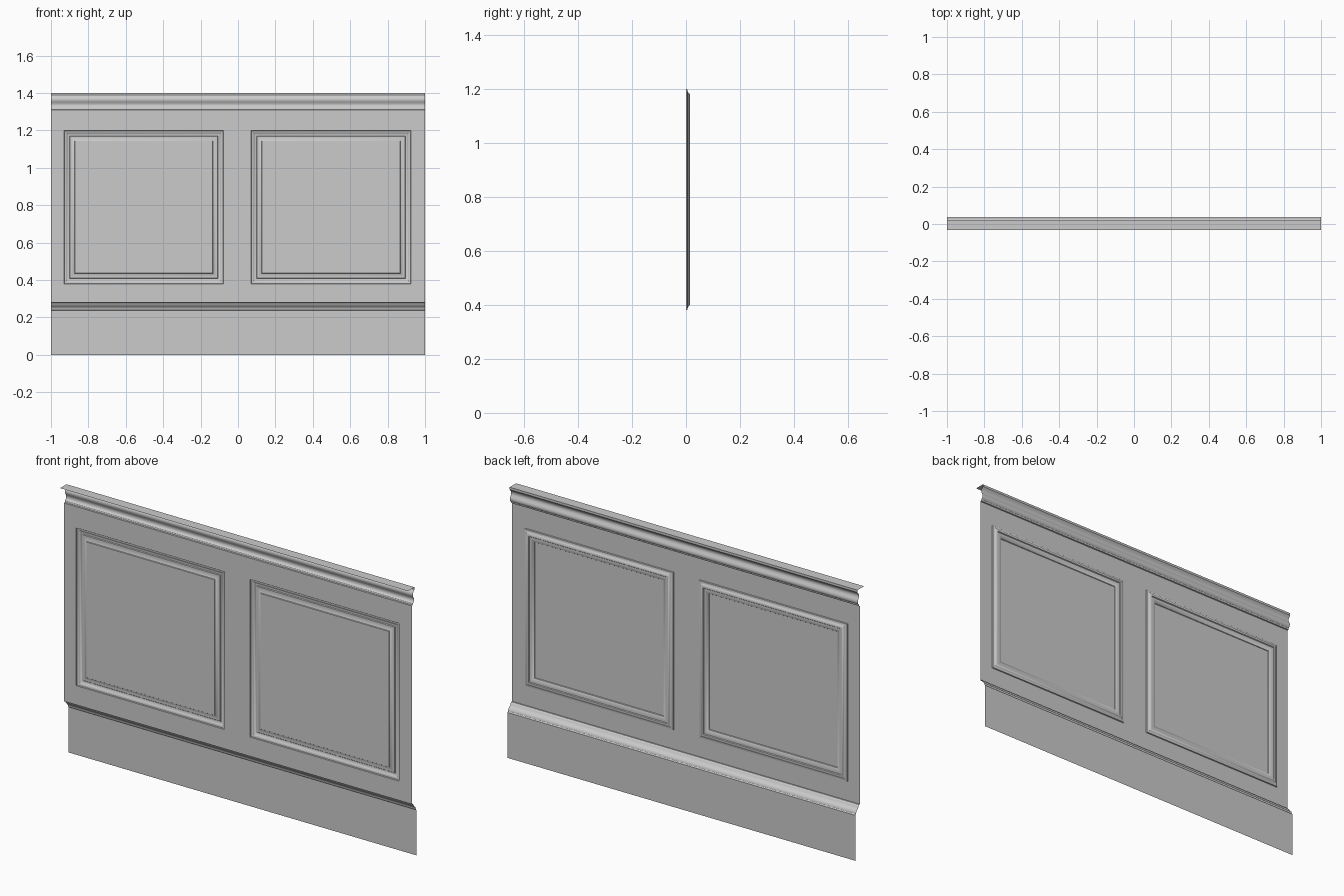
import bpy, bmesh

if "Cube" in bpy.data.objects:
    bpy.data.objects.remove(bpy.data.objects["Cube"])

PANELS = [(-0.93, -0.078), (0.07, 0.925)]
Z0, Z1 = 0.38, 1.2
WALL_BOTTOM, WALL_TOP = 0.28, 1.31


def finish(name, bm):
    bmesh.ops.remove_doubles(bm, verts=bm.verts, dist=1e-5)
    # the moulded side of this sheet faces +y
    bm.normal_update()
    bmesh.ops.reverse_faces(bm, faces=[f for f in bm.faces
                                       if f.normal.y < -1e-4 or (abs(f.normal.y) < 1e-4 and f.normal.z < -0.9)])
    me = bpy.data.meshes.new(name)
    bm.to_mesh(me)
    bm.free()
    ob = bpy.data.objects.new(name, me)
    bpy.context.collection.objects.link(ob)
    bpy.ops.object.select_all(action='DESELECT')
    ob.select_set(True)
    bpy.context.view_layer.objects.active = ob
    bpy.ops.object.shade_smooth_by_angle(angle=0.6)
    return ob


def quad(bm, pts):
    return bm.faces.new([bm.verts.new(p) for p in pts])


def run(name, profile):
    """Sweep an open (y, z) profile along the full length."""
    bm = bmesh.new()
    for (ya, za), (yb, zb) in zip(profile, profile[1:]):
        quad(bm, [(-1, ya, za), (1, ya, za), (1, yb, zb), (-1, yb, zb)])
    return finish(name, bm)


# wall sheet with two panel openings
bm = bmesh.new()
xs = [-1, *PANELS[0], *PANELS[1], 1]
zs = [WALL_BOTTOM, Z0, Z1, WALL_TOP]
for i in range(5):
    for j in range(3):
        if j == 1 and i in (1, 3):
            continue
        quad(bm, [(xs[i], 0, zs[j]), (xs[i + 1], 0, zs[j]),
                  (xs[i + 1], 0, zs[j + 1]), (xs[i], 0, zs[j + 1])])
finish("wall_sheet", bm)

# mitred panel mouldings: (inset from the opening, y) rings, then the flat field
RINGS = [(0, 0), (0.002, 0.005), (0.008, 0.006), (0.014, 0.009), (0.019, 0.014),
         (0.024, 0.015), (0.029, 0.014), (0.032, 0.010), (0.040, 0.010),
         (0.047, 0.008), (0.053, 0.004), (0.056, 0.003), (0.058, 0.0)]


def ring(x0, x1, inset, y):
    return [(x0 + inset, y, Z0 + inset), (x1 - inset, y, Z0 + inset),
            (x1 - inset, y, Z1 - inset), (x0 + inset, y, Z1 - inset)]


for side, (x0, x1) in zip(("left", "right"), PANELS):
    bm = bmesh.new()
    loops = [ring(x0, x1, *r) for r in RINGS]
    for a, b in zip(loops, loops[1:]):
        for k in range(4):
            n = (k + 1) % 4
            quad(bm, [a[k], a[n], b[n], b[k]])
    quad(bm, loops[-1])
    finish(side + "_panel", bm)

# top rail moulding with a flat ledge reaching back
run("top_rail", [(-0.033, 1.4), (0.02, 1.4), (0.02, 1.388), (0.015, 1.382),
                 (0.009, 1.374), (0.007, 1.365), (0.009, 1.356), (0.014, 1.348),
                 (0.017, 1.340), (0.017, 1.332), (0.014, 1.325), (0.008, 1.320),
                 (0.006, 1.312), (0, 1.31)])

# skirting board with moulded upper edge
run("skirting_board", [(0, 0.28), (0.006, 0.28), (0.010, 0.277), (0.013, 0.271),
                       (0.016, 0.265), (0.022, 0.259), (0.028, 0.254), (0.031, 0.247),
                       (0.032, 0.241), (0.037, 0.236), (0.037, 0)])
